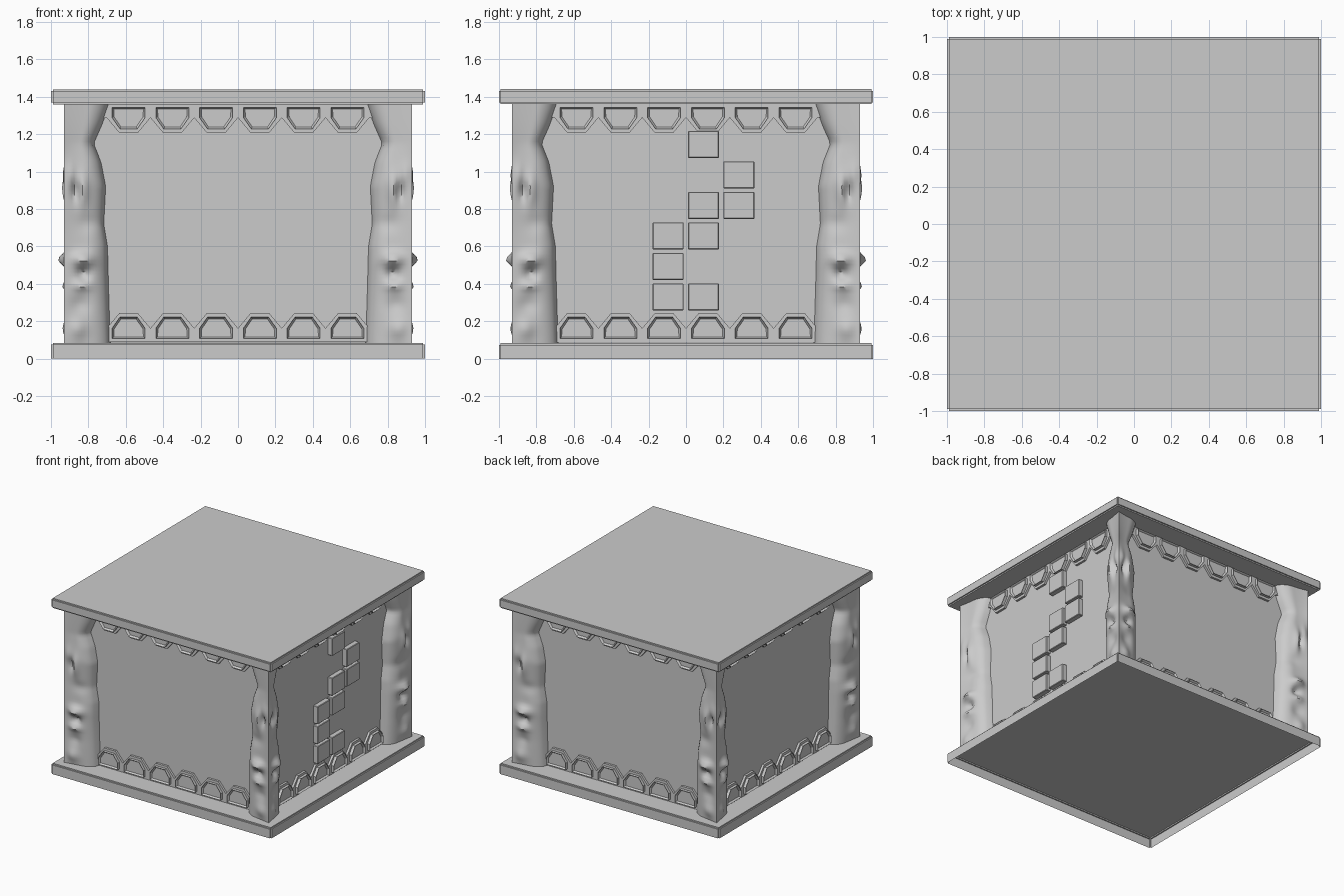
import bpy, bmesh, math
from mathutils import Matrix, Vector

if "Cube" in bpy.data.objects:
    bpy.data.objects.remove(bpy.data.objects["Cube"])

stone = bpy.data.materials.new("stone_grey")
stone.diffuse_color = (0.6, 0.6, 0.6, 1)
stone.use_nodes = True
stone.node_tree.nodes["Principled BSDF"].inputs["Base Color"].default_value = stone.diffuse_color

WALL = 0.81          # distance of each wall from the centre
Z0, Z1 = 0.085, 1.36  # floor top and roof underside


def finish(bm, name, smooth=False):
    bmesh.ops.recalc_face_normals(bm, faces=bm.faces)
    me = bpy.data.meshes.new(name)
    bm.to_mesh(me)
    bm.free()
    me.materials.append(stone)
    if smooth:
        me.shade_smooth()
        me.set_sharp_from_angle(angle=math.radians(40))
    ob = bpy.data.objects.new(name, me)
    bpy.context.collection.objects.link(ob)
    return ob


def add_box(bm, lo, hi):
    lo, hi = Vector(lo), Vector(hi)
    m = Matrix.Translation((lo + hi) / 2) @ Matrix.Diagonal((*(hi - lo), 1))
    return bmesh.ops.create_cube(bm, size=1, matrix=m)["verts"]


def add_prism(bm, outline, y_back, y_front):
    """Extrude an (x, z) outline towards -y and return its front face."""
    back = [bm.verts.new((x, -y_back, z)) for x, z in outline]
    front = [bm.verts.new((x, -y_front, z)) for x, z in outline]
    n = len(outline)
    for i in range(n):
        j = (i + 1) % n
        bm.faces.new((back[i], back[j], front[j], front[i]))
    bm.faces.new(back[::-1])
    return bm.faces.new(front)


def lerp_table(table, z):
    for (za, a), (zb, b) in zip(table, table[1:]):
        if z <= zb:
            t = (z - za) / (zb - za)
            return a + (b - a) * t
    return table[-1][1]


# Roof slab and open-bottomed base tray with softened edges
bm = bmesh.new()
add_box(bm, (-1, -1, Z1), (1, 1, 1.44))
bmesh.ops.bevel(bm, geom=bm.edges[:], offset=0.01, segments=2, affect='EDGES')
finish(bm, "roof_slab")

bm = bmesh.new()
add_box(bm, (-1, -1, 0), (1, 1, Z0))
bmesh.ops.delete(bm, geom=[f for f in bm.faces if f.calc_center_median().z < 0.01],
                 context='FACES')
bmesh.ops.bevel(bm, geom=[e for e in bm.edges if not e.is_boundary],
                offset=0.01, segments=2, affect='EDGES')
finish(bm, "base_tray")

# Walls
bm = bmesh.new()
add_box(bm, (-WALL, -WALL, Z0 + 0.002), (WALL, WALL, Z1))
finish(bm, "walls")


# Toothed trim: zigzag backing plus framed, recessed teeth
def trim(name, turn, base, up):
    """One row on one wall; base is the flat side, up is +1 or -1."""
    bm = bmesh.new()
    pitch = 0.234
    centres = [(i - 2.5) * pitch for i in range(6)]
    zigzag = [(-0.78, base - up * 0.02), (-0.78, base + up * 0.055)]
    for c in centres:
        zigzag += [(c - pitch / 2, base + up * 0.055), (c - 0.05, base + up * 0.135),
                   (c + 0.05, base + up * 0.135)]
    zigzag += [(3 * pitch, base + up * 0.055), (0.78, base + up * 0.055),
               (0.78, base - up * 0.02)]
    add_prism(bm, zigzag, WALL - 0.01, WALL + 0.018)
    for c in centres:
        half = [(0.088, 0), (0.088, 0.055), (0.046, 0.115)]
        tooth = [(c + x, base + up * z) for x, z in half]
        tooth += [(c - x, base + up * z) for x, z in reversed(half)]
        face = add_prism(bm, tooth, WALL, WALL + 0.042)
        bmesh.ops.recalc_face_normals(bm, faces=bm.faces)
        bmesh.ops.inset_region(bm, faces=[face], thickness=0.012)
        bmesh.ops.translate(bm, verts=face.verts[:], vec=(0, 0.016, 0))
    bm.transform(Matrix.Rotation(turn, 4, 'Z'))
    finish(bm, name)


for side, k in (("front", 0), ("right", 1), ("back", 2), ("left", 3)):
    trim(side + "_lower_trim", k * math.pi / 2, 0.108, 1)
    trim(side + "_upper_trim", k * math.pi / 2, 1.343, -1)

# Raised climbing blocks on the right wall: (column, row)
bm = bmesh.new()
for col, row in ((0, 0), (1, 0), (0, 1), (0, 2), (1, 2), (1, 3), (2, 3), (2, 4), (1, 5)):
    y, z = -0.178 + col * 0.189, 0.258 + row * 0.163
    add_box(bm, (WALL - 0.02, y, z), (WALL + 0.04, y + 0.165, z + 0.145))
bmesh.ops.bevel(bm, geom=bm.edges[:], offset=0.004, segments=1, affect='EDGES')
finish(bm, "wall_blocks")

# Carved corner columns
INNER = [(0.085, 0.68), (0.4, 0.69), (0.6, 0.695), (0.72, 0.715), (0.92, 0.705),
         (1.05, 0.73), (1.15, 0.77), (1.25, 0.725), (1.36, 0.685)]
DEPTH = [(0.085, 0.90), (0.3, 0.905), (0.5, 0.915), (0.75, 0.90), (0.95, 0.915),
         (1.15, 0.90), (1.36, 0.90)]
# Carving bumps: across, height, width, tallness, amount
BUMPS = [(0.87, 0.90, 0.022, 0.05, -0.035), (0.83, 0.90, 0.03, 0.09, 0.025),
         (0.90, 0.98, 0.03, 0.06, 0.02), (0.83, 0.53, 0.06, 0.035, 0.045),
         (0.83, 0.455, 0.035, 0.03, -0.03), (0.84, 0.39, 0.05, 0.025, 0.025),
         (0.85, 0.29, 0.05, 0.04, -0.015), (0.86, 0.16, 0.05, 0.05, 0.025),
         (0.80, 0.72, 0.06, 0.04, -0.01)]


def column_ring(z, steps=16):
    inner, depth = lerp_table(INNER, z), lerp_table(DEPTH, z)
    half = []
    for i in range(steps + 1):
        s = i / steps
        x = inner + (0.93 - inner) * s
        rise = math.sqrt(1 - (1 - min(s / 0.45, 1)) ** 2)
        y = 0.80 + (depth + (0.93 - depth) * s ** 2 - 0.80) * rise
        for bx, bz, wx, wz, amount in BUMPS:
            y += (amount * rise * (1 - s ** 6)
                  * math.exp(-((x - bx) / wx) ** 2 - ((z - bz) / wz) ** 2))
        half.append((x, y))
    return [(0.78, 0.78)] + half + [(y, x) for x, y in half[-2::-1]]


def corner_column(name, sx, sy):
    bm = bmesh.new()
    levels = 64
    rings = []
    for k in range(levels + 1):
        z = Z0 + (Z1 - Z0) * k / levels
        rings.append([bm.verts.new((x * sx, y * sy, z)) for x, y in column_ring(z)])
    n = len(rings[0])
    for a, b in zip(rings, rings[1:]):
        for i in range(n):
            j = (i + 1) % n
            bm.faces.new((a[i], a[j], b[j], b[i]))
    bm.faces.new(rings[0])
    bm.faces.new(rings[-1])
    finish(bm, name, smooth=True)


for sy, depth_name in ((-1, "front"), (1, "back")):
    for sx, side_name in ((-1, "left"), (1, "right")):
        corner_column(f"{depth_name}_{side_name}_column", sx, sy)
